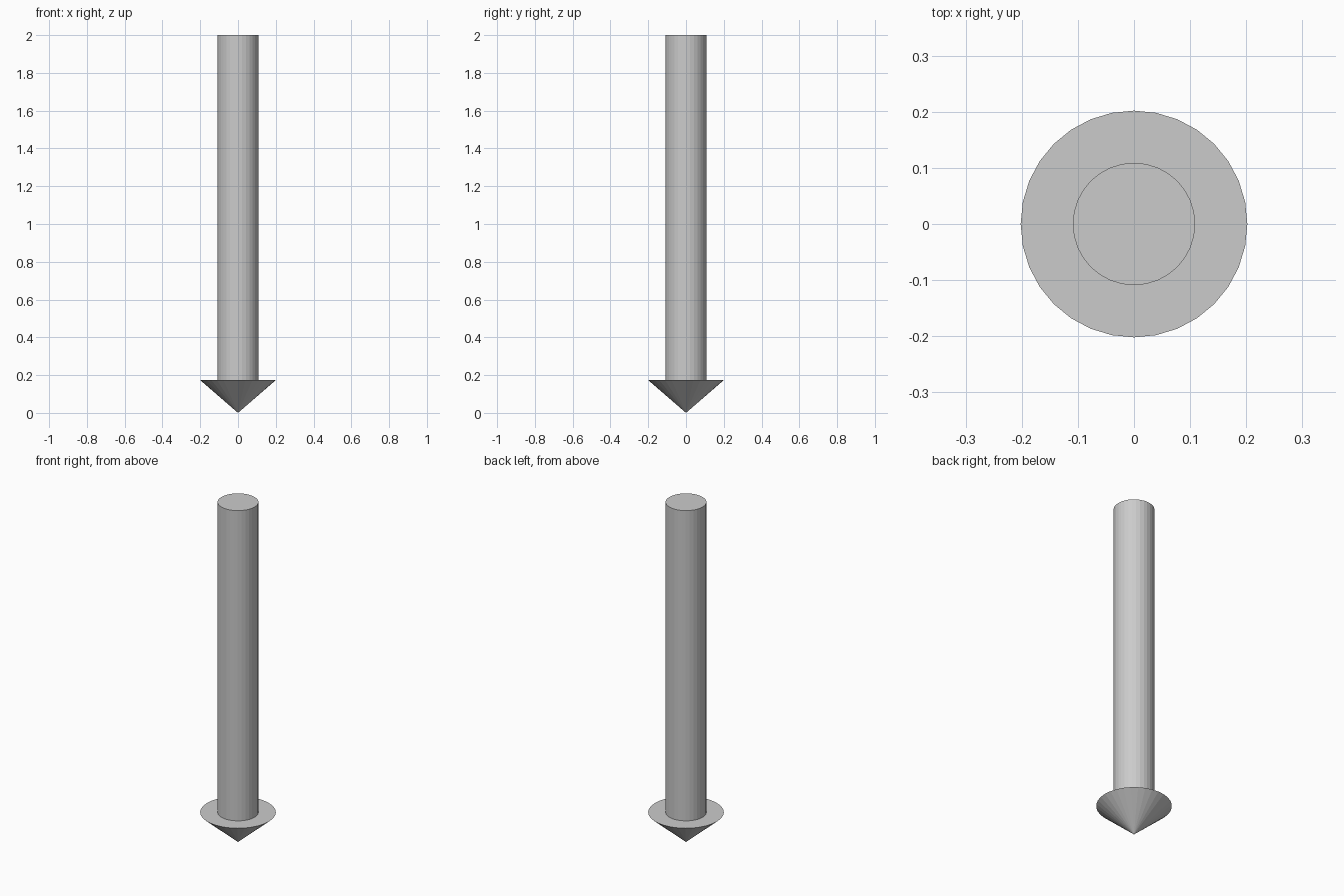
import bpy

if "Cube" in bpy.data.objects:
    bpy.data.objects.remove(bpy.data.objects["Cube"])

SIDES = 32
HEAD_TOP = 0.175
HEIGHT = 2.0


def tapered(name, r_bottom, r_top, z0, z1):
    """Capped round part spanning z0 to z1."""
    bpy.ops.mesh.primitive_cone_add(vertices=SIDES, radius1=r_bottom, radius2=r_top,
                                    depth=z1 - z0, location=(0, 0, (z0 + z1) / 2))
    obj = bpy.context.object
    obj.name = name
    return obj


# Long straight shaft
tapered("arrow_shaft", 0.109, 0.109, HEAD_TOP, HEIGHT)

# Wide cone head pointing down
tapered("arrow_head", 0.0, 0.202, 0.0, HEAD_TOP)
